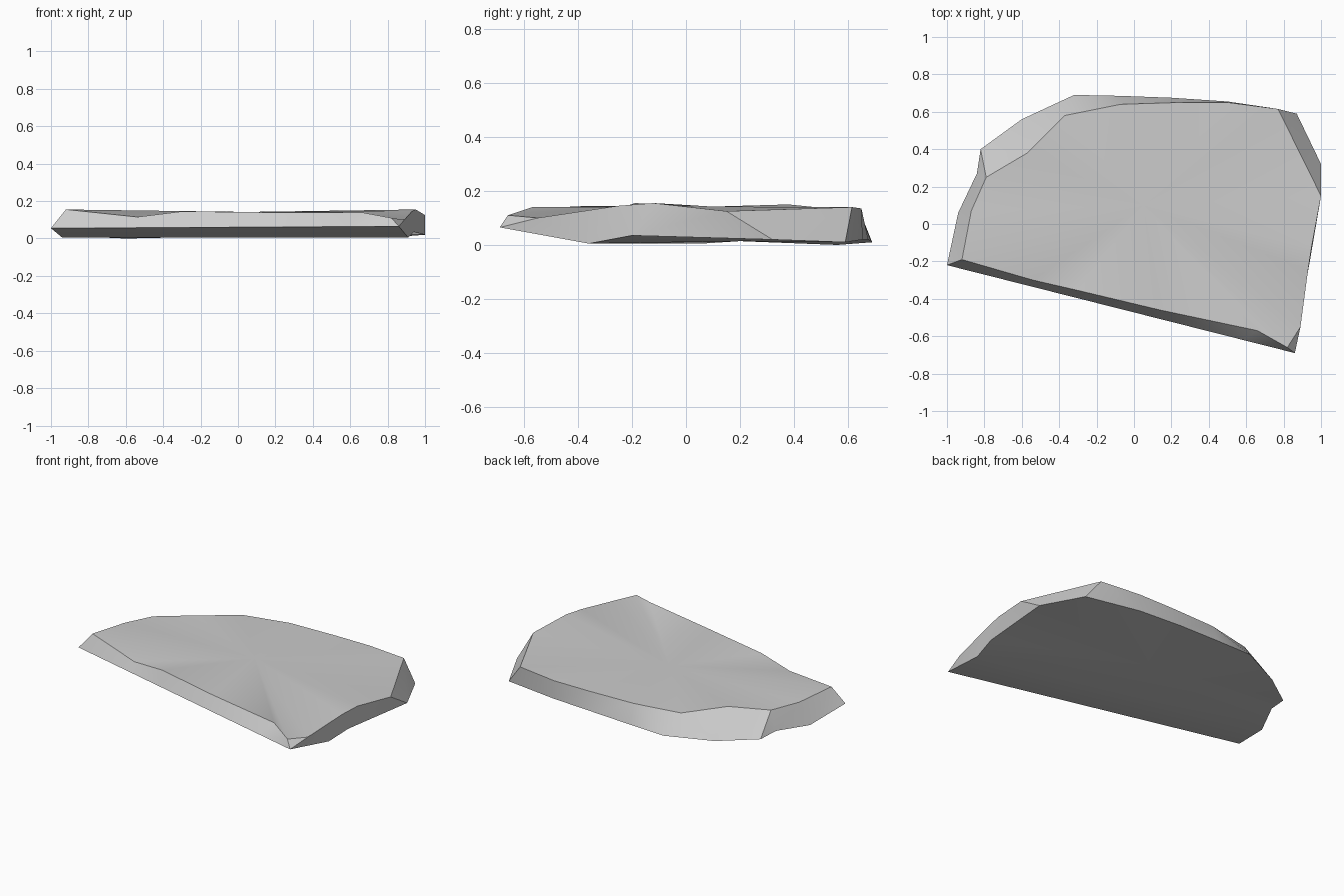
import bpy
import bmesh
from mathutils import Vector

old_cube = bpy.data.objects.get("Cube")
if old_cube:
    bpy.data.objects.remove(old_cube, do_unlink=True)


def make_material(name, colour):
    material = bpy.data.materials.new(name)
    material.use_nodes = True
    material.diffuse_color = colour
    shader = material.node_tree.nodes["Principled BSDF"]
    shader.inputs["Base Color"].default_value = colour
    shader.inputs["Roughness"].default_value = 0.9
    return material


# Straight broken edge along the front
edge_right = Vector((-1, -.22, .055))
edge_left = Vector((.86, -.69, .065))


def along_edge(amount):
    return edge_right.lerp(edge_left, amount)


# Matching points of the lower outline and the upper rim, counter-clockwise
rim_pairs = [
    (edge_right, (-.92, -.19, .155)),
    (along_edge(.24), (-.54, -.3, .115)),
    (along_edge(.38), (-.3, -.355, .145)),
    (along_edge(.6), (.14, -.46, .14)),
    (along_edge(.85), (.66, -.57, .14)),
    (edge_left, (.82, -.66, .11)),
    (edge_left, (.89, -.55, .1)),
    ((.91, -.36, .005), (.93, -.25, .145)),
    ((.94, -.2, .035), (.95, -.12, .155)),
    ((1, .32, .02), (1, .15, .125)),
    ((.87, .59, .01), (.77, .615, .14)),
    ((.5, .655, .02), (.5, .65, .135)),
    ((.2, .675, .02), (.25, .65, .135)),
    ((-.07, .685, .015), (-.07, .64, .135)),
    ((-.32, .69, .01), (-.37, .58, .13)),
    ((-.6, .56, 0), (-.57, .38, .15)),
    ((-.82, .4, .01), (-.79, .25, .135)),
    ((-.84, .27, .02), (-.79, .25, .135)),
    ((-.94, .06, .005), (-.87, .07, .14)),
]


def fan(bm, loop, centre):
    """Close a loop with triangles around a centre point."""
    hub = bm.verts.new(centre)
    for index, vert in enumerate(loop):
        bm.faces.new((vert, loop[(index + 1) % len(loop)], hub))


def build_slab():
    bm = bmesh.new()
    lower = [bm.verts.new(low) for low, high in rim_pairs]
    upper = [bm.verts.new(high) for low, high in rim_pairs]
    count = len(rim_pairs)

    # Chipped sides
    for index in range(count):
        after = (index + 1) % count
        bm.faces.new((lower[index], lower[after], upper[after], upper[index]))

    # Worn upper surface
    fan(bm, upper, (.05, .1, .142))

    # Underside: a shallow slope behind the front edge, then a flat area
    bm.faces.new(lower[:8] + [lower[-1]])
    fan(bm, lower[7:], (.05, .2, .014))

    # Join shared corners and split the uneven faces
    bmesh.ops.remove_doubles(bm, verts=bm.verts, dist=.001)
    bmesh.ops.triangulate(bm, faces=bm.faces)
    bmesh.ops.recalc_face_normals(bm, faces=bm.faces)

    mesh = bpy.data.meshes.new("stone_slab")
    bm.to_mesh(mesh)
    bm.free()
    slab = bpy.data.objects.new("stone_slab", mesh)
    bpy.context.collection.objects.link(slab)
    return slab


stone_slab = build_slab()
stone_slab.data.materials.append(make_material("pale grey stone", (.6, .6, .6, 1)))

# Smooth worn surfaces, crisp broken edges
bpy.ops.object.select_all(action="DESELECT")
stone_slab.select_set(True)
bpy.context.view_layer.objects.active = stone_slab
bpy.ops.object.shade_smooth_by_angle(angle=.5)
